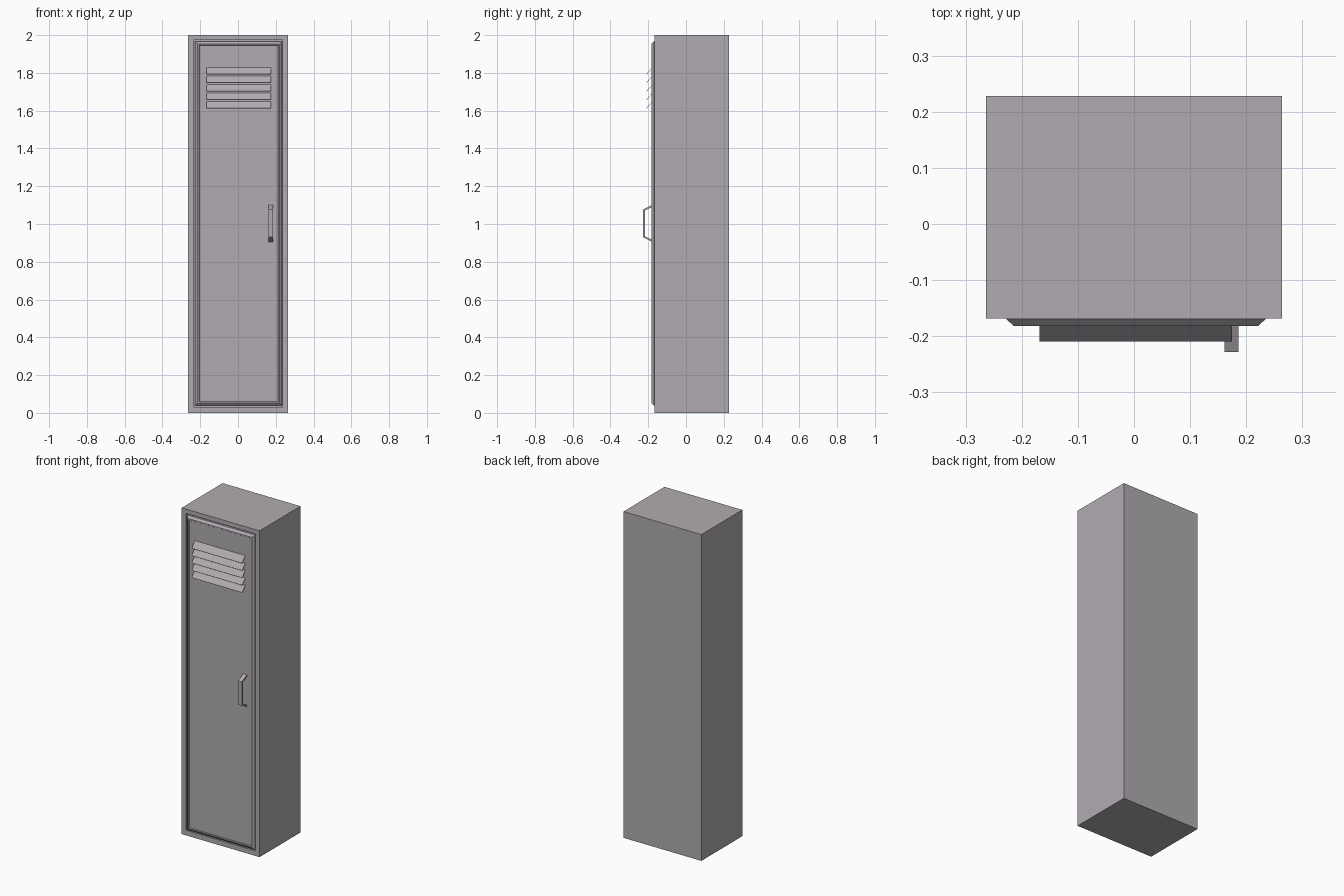
import bpy, bmesh

if "Cube" in bpy.data.objects:
    bpy.data.objects.remove(bpy.data.objects["Cube"])

grey = bpy.data.materials.new("locker_grey")
grey.diffuse_color = (0.44, 0.41, 0.44, 1)
grey.use_nodes = True
grey.node_tree.nodes["Principled BSDF"].inputs["Base Color"].default_value = grey.diffuse_color


def finish(name, bm):
    """Turn a bmesh into a named, grey, flat-shaded object."""
    bmesh.ops.recalc_face_normals(bm, faces=bm.faces)
    mesh = bpy.data.meshes.new(name)
    bm.to_mesh(mesh)
    bm.free()
    mesh.materials.append(grey)
    obj = bpy.data.objects.new(name, mesh)
    bpy.context.collection.objects.link(obj)
    return obj


def nested_shell(name, rings):
    """Join rectangular rings (x0, x1, z0, z1, y), capped at both ends."""
    bm = bmesh.new()
    loops = []
    for x0, x1, z0, z1, y in rings:
        corners = ((x0, z0), (x1, z0), (x1, z1), (x0, z1))
        loops.append([bm.verts.new((x, y, z)) for x, z in corners])
    for a, b in zip(loops, loops[1:]):
        for i in range(4):
            j = (i + 1) % 4
            bm.faces.new((a[i], a[j], b[j], b[i]))
    bm.faces.new(loops[0])
    bm.faces.new(loops[-1])
    return finish(name, bm)


def extrude_profile(name, points, x0, x1):
    """Extrude a closed (y, z) profile along x."""
    bm = bmesh.new()
    face = bm.faces.new([bm.verts.new((x0, y, z)) for y, z in points])
    new = bmesh.ops.extrude_face_region(bm, geom=[face])["geom"]
    verts = [g for g in new if isinstance(g, bmesh.types.BMVert)]
    bmesh.ops.translate(bm, verts=verts, vec=(x1 - x0, 0, 0))
    return finish(name, bm)


# Cabinet with a shallow door recess in its front
FRONT = -0.168
nested_shell("cabinet", [
    (-0.264, 0.264, 0, 2, 0.228),
    (-0.264, 0.264, 0, 2, FRONT),
    (-0.236, 0.236, 0.031, 1.973, FRONT),
    (-0.236, 0.236, 0.031, 1.973, FRONT + 0.018),
])


# Door with chamfered rim and slightly sunken panel
def door_ring(inset, y):
    return (-0.227 + inset, 0.234 - inset, 0.038 + inset, 1.967 - inset, y)


nested_shell("door", [
    door_ring(0, FRONT + 0.018),
    door_ring(0, -0.170),
    door_ring(0.013, -0.182),
    door_ring(0.020, -0.182),
    door_ring(0.022, -0.179),
])

# Five sloping ventilation slats
for i in range(5):
    z = 1.83 - i * 0.045
    extrude_profile(f"vent_slat_{i + 1}", [
        (-0.178, z), (-0.209, z - 0.037),
        (-0.208, z - 0.0385), (-0.177, z - 0.0015)], -0.168, 0.175)

# Bent bar handle: outer outline, then the inner outline back
outer = [(-0.178, 1.102), (-0.228, 1.077), (-0.228, 0.930), (-0.178, 0.905)]
inner = [(-0.178, 0.916), (-0.218, 0.936), (-0.218, 1.071), (-0.178, 1.091)]
extrude_profile("handle", outer + inner, 0.161, 0.186)
